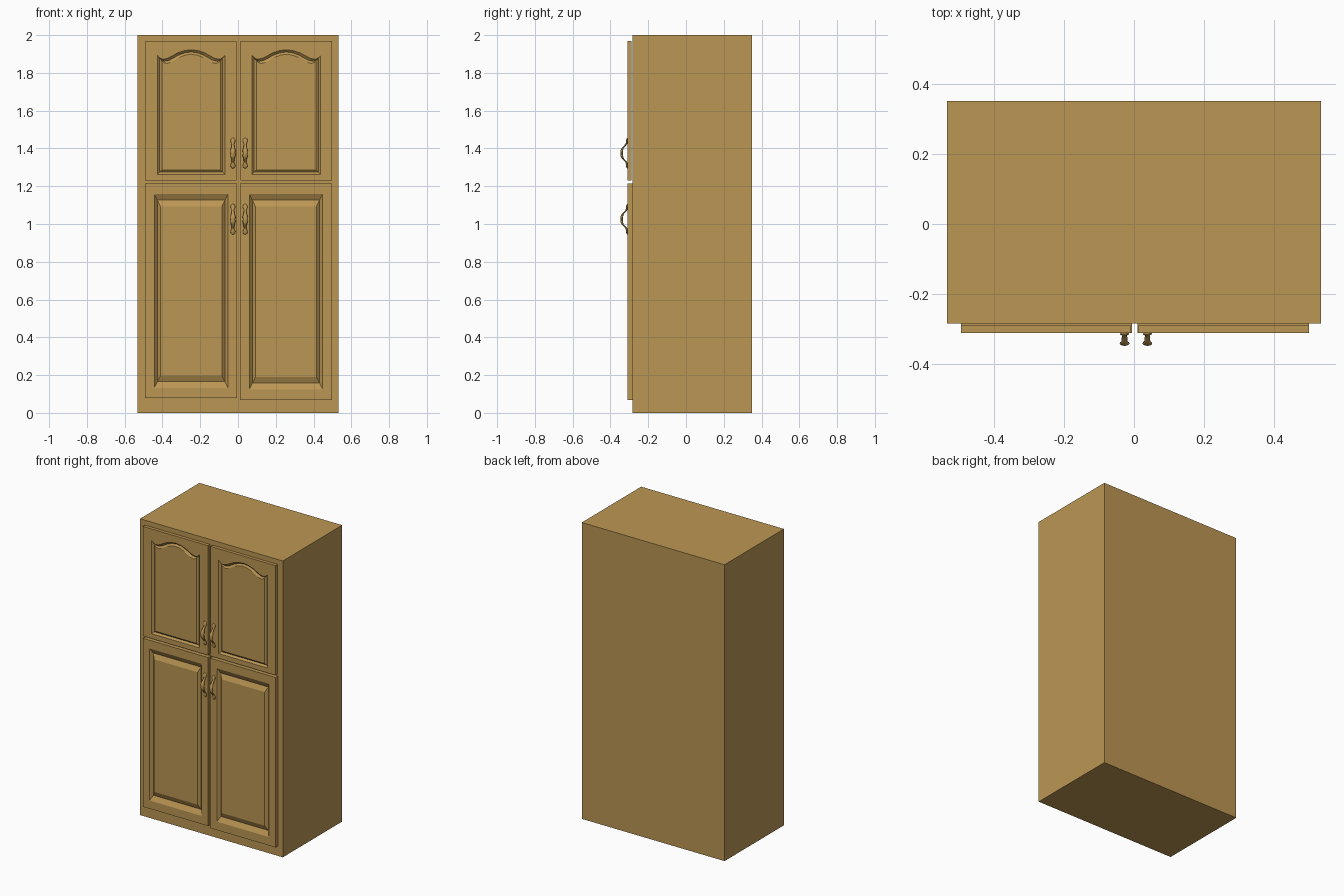
import bpy, bmesh, math

if "Cube" in bpy.data.objects:
    bpy.data.objects.remove(bpy.data.objects["Cube"])

wood = bpy.data.materials.new("tan wood")
wood.diffuse_color = (0.50, 0.305, 0.088, 1)
wood.use_nodes = True
wood.node_tree.nodes["Principled BSDF"].inputs["Base Color"].default_value = wood.diffuse_color


def finish(name, bm):
    bmesh.ops.recalc_face_normals(bm, faces=bm.faces)
    me = bpy.data.meshes.new(name)
    bm.to_mesh(me)
    bm.free()
    ob = bpy.data.objects.new(name, me)
    bpy.context.collection.objects.link(ob)
    me.materials.append(wood)
    return ob


def skin(name, rings):
    """Bridge a stack of equal-length point rings and cap both ends."""
    bm = bmesh.new()
    vs = [[bm.verts.new(p) for p in r] for r in rings]
    n = len(vs[0])
    for a, b in zip(vs, vs[1:]):
        for i in range(n):
            j = (i + 1) % n
            bm.faces.new((a[i], a[j], b[j], b[i]))
    bm.faces.new(vs[0])
    bm.faces.new(vs[-1])
    return finish(name, bm)


# Cabinet carcass
bm = bmesh.new()
bmesh.ops.create_cube(bm, size=1)
for v in bm.verts:
    v.co = (v.co.x * 1.066, v.co.y * 0.633 + 0.0335, v.co.z * 2 + 1)
finish("cabinet_body", bm)

# Top-edge profile of the arched panels: (t, outer height, inner height)
half = [(1, 0, -0.008), (0.92, -0.015, -0.016), (0.84, -0.021, -0.02), (0.7, -0.016, -0.015),
        (0.55, -0.002, -0.002), (0.4, 0.013, 0.012), (0.2, 0.025, 0.024)]
ARCH = half + [(0, 0.029, 0.029)] + [(-t, o, i) for t, o, i in reversed(half)]
FLAT = [(1, 0, 0), (-1, 0, 0)]


def door(name, outer, panel, groove, y_back, top, depth):
    """Slab with a V-shaped groove around a raised centre panel."""
    gx, gz = groove
    face = -0.311

    def ring(rect, y, shape):
        x0, x1, z0, z1 = rect
        pts = [(x0, y, z0), (x1, y, z0)]
        for t, o, i in top:
            h = 0 if shape is None else o * (1 - shape) + i * shape
            pts.append(((x0 + x1) / 2 + t * (x1 - x0) / 2, y, z1 + h))
        return pts

    def inset(k):
        x0, x1, z0, z1 = panel
        return (x0 + gx * k, x1 - gx * k, z0 + gz * k, z1 - gz * k)

    skin(name, [ring(outer, y_back, None), ring(outer, face, None),
                ring(panel, face, 0), ring(inset(0.5), face + depth, 0.5),
                ring(inset(1), face + 0.003, 1)])


door("upper_left_door", (-0.492, -0.008, 1.23, 1.97), (-0.427, -0.069, 1.263, 1.893),
     (0.024, 0.023), -0.289, ARCH, 0.012)
door("upper_right_door", (0.012, 0.498, 1.23, 1.97), (0.074, 0.438, 1.263, 1.893),
     (0.024, 0.023), -0.289, ARCH, 0.012)
door("lower_left_door", (-0.492, -0.005, 0.078, 1.215), (-0.443, -0.053, 0.133, 1.159),
     (0.033, 0.066), -0.283, FLAT, 0.018)
door("lower_right_door", (0.01, 0.498, 0.068, 1.215), (0.06, 0.448, 0.125, 1.159),
     (0.033, 0.066), -0.283, FLAT, 0.018)

# Pull handle: half profile (z offset, y, half width, half thickness)
prof = [(0.080, -0.311, 0.004, 0.002), (0.074, -0.312, 0.011, 0.004), (0.064, -0.313, 0.013, 0.005),
        (0.054, -0.314, 0.009, 0.005), (0.047, -0.317, 0.006, 0.004), (0.040, -0.323, 0.008, 0.004),
        (0.032, -0.331, 0.008, 0.004), (0.025, -0.336, 0.010, 0.005), (0.014, -0.340, 0.014, 0.007),
        (0, -0.3405, 0.012, 0.0065)]
prof += [(-z, y, a, b) for z, y, a, b in reversed(prof[:-1])]


def handle(name, x, zc):
    rings = []
    for k, (z, y, a, b) in enumerate(prof):
        # tilt each section across the arch direction
        p, q = prof[max(k - 1, 0)], prof[min(k + 1, len(prof) - 1)]
        dz, dy = q[0] - p[0], q[1] - p[1]
        d = math.hypot(dz, dy)
        ny, nz = -dz / d, dy / d
        ring = []
        for s in range(12):
            an = s * math.tau / 12
            c, e = a * math.cos(an), b * math.sin(an)
            ring.append((x + c, y + e * ny, zc + z + e * nz))
        rings.append(ring)
    ob = skin(name, rings)
    for f in ob.data.polygons:
        f.use_smooth = True


for row, z in (("upper", 1.375), ("lower", 1.025)):
    handle(row + "_left_handle", -0.027, z)
    handle(row + "_right_handle", 0.038, z)
